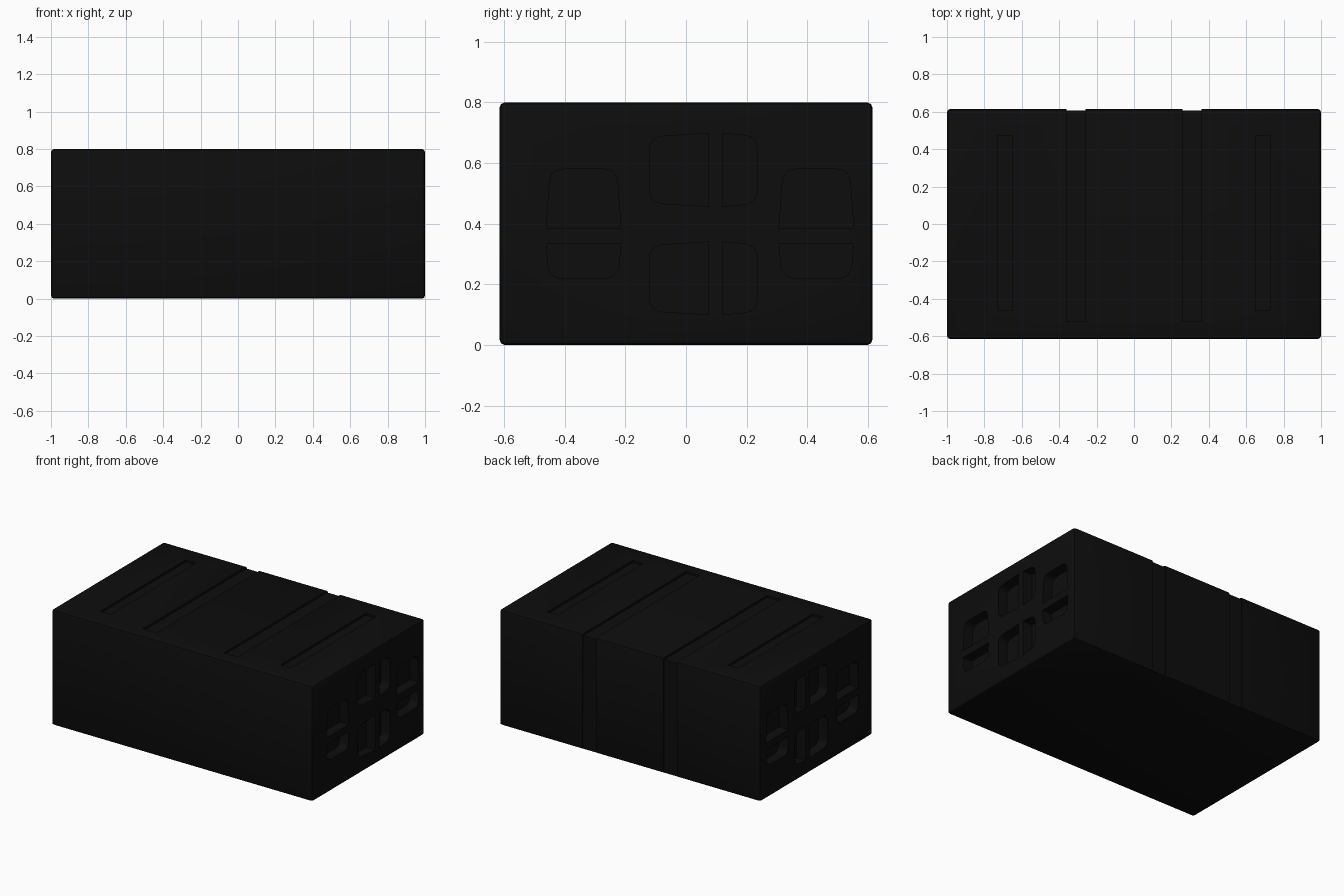
import bpy, bmesh, math
from mathutils import Vector

if "Cube" in bpy.data.objects:
    bpy.data.objects.remove(bpy.data.objects["Cube"])

HX, HY, H = 1.0, 0.615, 0.8
dark = bpy.data.materials.new("black_plastic")
dark.diffuse_color = (0.004, 0.004, 0.004, 1)
dark.use_nodes = True
dark.node_tree.nodes["Principled BSDF"].inputs["Base Color"].default_value = dark.diffuse_color


def prism(bm, pts, offset):
    """Extrude a closed 3D outline along offset."""
    offset = Vector(offset)
    a = [bm.verts.new(p) for p in pts]
    b = [bm.verts.new(Vector(p) + offset) for p in pts]
    bm.faces.new(a)
    bm.faces.new(b[::-1])
    for i in range(len(a)):
        j = (i + 1) % len(a)
        bm.faces.new((a[j], a[i], b[i], b[j]))


def rounded(corners, steps=5):
    """Round the (u, v, radius) corners of a polygon."""
    out = []
    n = len(corners)
    for i, (u, v, r) in enumerate(corners):
        p = Vector((u, v))
        if r == 0:
            out.append(p)
            continue
        d0 = (Vector(corners[i - 1][:2]) - p).normalized() * r
        d1 = (Vector(corners[(i + 1) % n][:2]) - p).normalized() * r
        for k in range(steps + 1):
            t = k / steps
            out.append(p + d0 * (1 - t) ** 2 + d1 * t ** 2)
    return out


# Main block with narrow bevelled edges
bm = bmesh.new()
bmesh.ops.create_cube(bm, size=1)
for v in bm.verts:
    v.co = (v.co.x * 2 * HX, v.co.y * 2 * HY, (v.co.z + 0.5) * H)
bmesh.ops.bevel(bm, geom=bm.edges[:], offset=0.017, segments=2, profile=0.5, affect='EDGES')
mesh = bpy.data.meshes.new("block")
bm.to_mesh(mesh)
bm.free()
block = bpy.data.objects.new("block", mesh)
bpy.context.collection.objects.link(block)
mesh.materials.append(dark)

bm = bmesh.new()

# End pockets: outlines in (y, z), cut into both ends
r = 0.045
pockets = []
for c in (-0.338, 0.43):
    w = 0.123
    pockets.append([(c - w, 0.385, 0), (c + w, 0.385, 0),
                    (c + w - 0.014, 0.58, r), (c - w + 0.014, 0.58, r)])
    pockets.append([(c - w, 0.335, 0), (c - w + 0.01, 0.22, r),
                    (c + w - 0.01, 0.22, r), (c + w, 0.335, 0)])
for z0, z1 in ((0.10, 0.34), (0.457, 0.698)):
    pockets.append([(-0.12, z0 + 0.012, r), (0.075, z0, 0),
                    (0.075, z1, 0), (-0.12, z1 - 0.012, r)])
    pockets.append([(0.12, z0, 0), (0.235, z0 + 0.01, r),
                    (0.235, z1 - 0.01, r), (0.12, z1, 0)])
for outline in pockets:
    pts = rounded(outline)
    for s in (-1, 1):
        prism(bm, [(s * (HX - 0.07), y, z) for y, z in pts], (s * 0.2, 0, 0))

# Top grooves: closed outer slots, inner ones wrap down the back
top, back = H - 0.014, HY - 0.007
for s in (-1, 1):
    prism(bm, [(s * 0.69 - 0.04, y, z) for y, z in
               ((-0.46, top), (0.47, top), (0.47, 1), (-0.46, 1))], (0.08, 0, 0))
    prism(bm, [(s * 0.31 - 0.052, y, z) for y, z in
               ((-0.52, top), (back, top), (back, -0.1), (0.8, -0.1),
                (0.8, 1), (-0.52, 1))], (0.104, 0, 0))
bmesh.ops.recalc_face_normals(bm, faces=bm.faces[:])
cut_mesh = bpy.data.meshes.new("recess_cutter")
bm.to_mesh(cut_mesh)
bm.free()
cut_mesh.materials.append(dark)
cutter = bpy.data.objects.new("recess_cutter", cut_mesh)
bpy.context.collection.objects.link(cutter)
cutter.hide_render = True

# Carve the recesses
mod = block.modifiers.new("recesses", 'BOOLEAN')
mod.operation = 'DIFFERENCE'
mod.solver = 'EXACT'
mod.object = cutter
bpy.context.view_layer.objects.active = block
block.select_set(True)
bpy.ops.object.modifier_apply(modifier=mod.name)
bpy.data.objects.remove(cutter)
bpy.ops.object.shade_smooth_by_angle(angle=math.radians(30))
